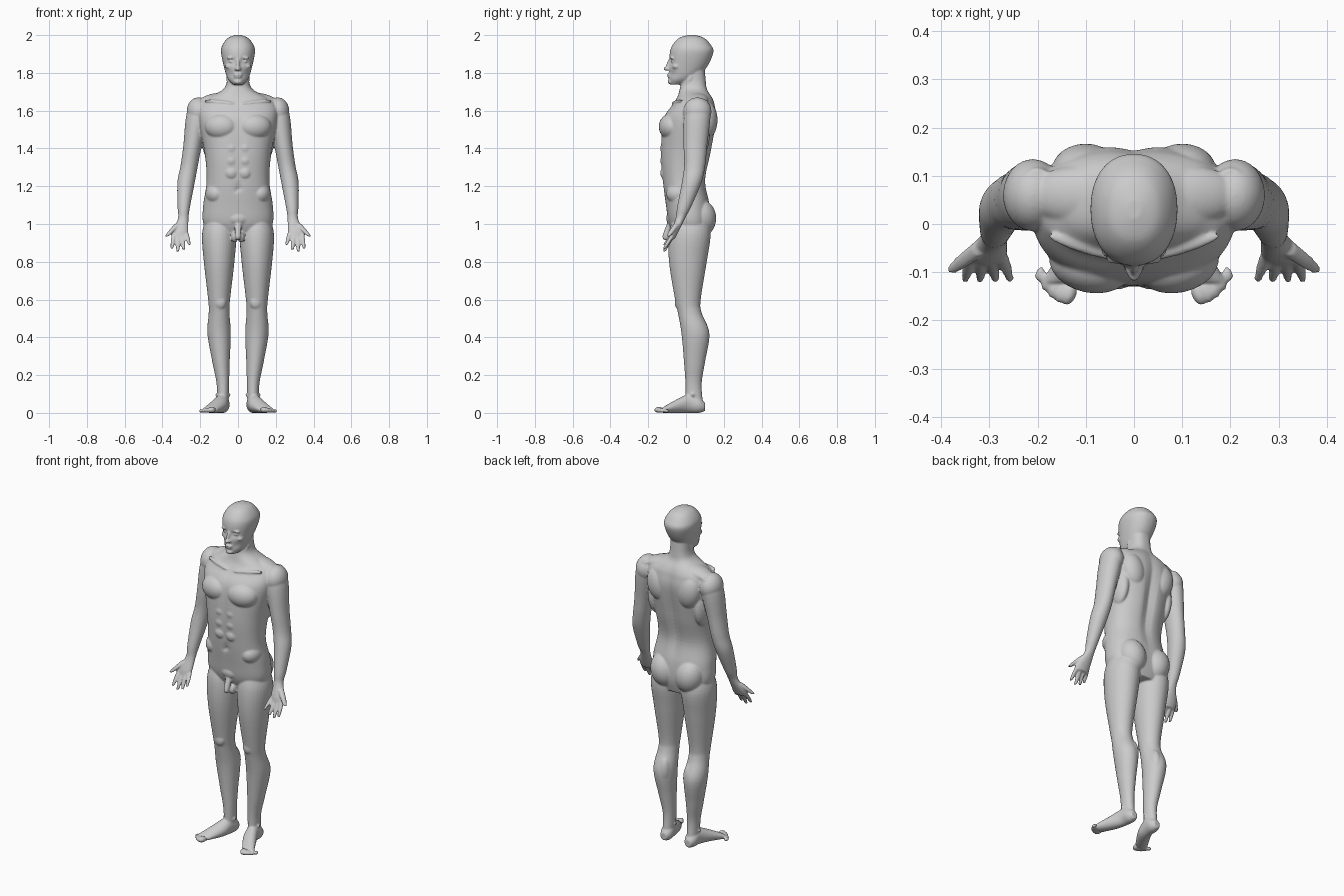
import bpy
import bmesh
from math import cos, sin, pi, exp, copysign
from mathutils import Vector, Matrix, Euler

default_cube = bpy.data.objects.get("Cube")
if default_cube:
    bpy.data.objects.remove(default_cube, do_unlink=True)


def make_material(name, red, green, blue):
    material = bpy.data.materials.new(name)
    material.use_nodes = True
    color = (red, green, blue, 1)
    material.diffuse_color = color
    shader = material.node_tree.nodes["Principled BSDF"]
    shader.inputs["Base Color"].default_value = color
    return material


clay_grey = make_material("clay grey", .6, .6, .6)
skin = bmesh.new()


def smooth_rows(rows, steps):
    """Interpolate section rows with a Catmull-Rom spline."""
    points = [Vector(row) for row in rows]
    padded = [points[0], *points, points[-1]]
    result = []
    for before, start, end, after in zip(padded, padded[1:], padded[2:], padded[3:]):
        start_slope = (end - before) / 2
        end_slope = (after - start) / 2
        for step in range(steps):
            t = step / steps
            ease = t * t * (3 - 2 * t)
            result.append(start.lerp(end, ease)
                          + start_slope * (t * (1 - t) * (1 - t))
                          - end_slope * (t * t * (1 - t)))
    return result + [points[-1]]


def rounded(value, power):
    return copysign(abs(value) ** (2 / power), value)


def loft(rows, side=1, lying=False, power=2, segments=32, sculpt=None):
    """Skin of rounded sections; each row is x, y, z, half width, half depth."""
    rings = []
    for x, y, z, width, depth in smooth_rows(rows, steps=6):
        ring = []
        for segment in range(segments):
            angle = 2 * pi * segment / segments
            across = width * rounded(cos(angle), power)
            along = depth * rounded(sin(angle), power)
            if lying:
                point = Vector((x + across, y, max(z + along, 0)))
            else:
                point = Vector((x + across, y + along, z))
            if sculpt:
                sculpt(point, is_back=along > 0)
            point.x *= side
            ring.append(skin.verts.new(point))
        rings.append(ring)
    for low, high in zip(rings, rings[1:]):
        for segment in range(segments):
            previous = segment - 1
            skin.faces.new((low[previous], low[segment], high[segment], high[previous]))
    skin.faces.new(rings[0])
    skin.faces.new(rings[-1])


def midline_loft(rows, **options):
    """Loft centred on x; each row is y, z, half width, half depth."""
    loft([(0, *row) for row in rows], **options)


def finger(start, end, radius, side):
    """Short tapering tube with a rounded tip."""
    start, end = Vector(start), Vector(end)
    middle = start.lerp(end, .5)
    loft([(*start, radius, radius), (*middle, radius, radius),
          (*end, radius * .7, radius * .7)], side, segments=16)


def ball(x, y, z, radii, side=1, pitch=0, roll=0, yaw=0):
    """Soft ellipsoid for muscles and small features."""
    matrix = (Matrix.Diagonal((side, 1, 1, 1))
              @ Matrix.Translation((x, y, z))
              @ Euler((pitch, roll, yaw)).to_matrix().to_4x4()
              @ Matrix.Diagonal((*radii, 1)))
    bmesh.ops.create_uvsphere(skin, u_segments=24, v_segments=16, radius=1, matrix=matrix)


def dent(point, x, z, size):
    """Falloff of a round hollow, the same on both sides."""
    distance = Vector((abs(point.x) - x, point.z - z)).length
    return exp(-(distance / size) ** 2)


# Torso: spine groove at the back, midline and navel at the front
def sculpt_torso(point, is_back):
    midline = exp(-(point.x / .03) ** 2) * exp(-((point.z - 1.4) / .23) ** 2)
    if is_back:
        point.y -= .02 * midline
    else:
        point.y += .006 * midline + .012 * dent(point, x=0, z=1.19, size=.016)


midline_loft([(.03, .92, .13, .08),
              (.02, 1, .183, .11),
              (.01, 1.1, .184, .117),
              (-.01, 1.23, .166, .115),
              (0, 1.38, .177, .135),
              (.02, 1.55, .21, .142),
              (.04, 1.63, .205, .114),
              (.046, 1.67, .155, .094),
              (.04, 1.71, .082, .075),
              (.04, 1.75, .06, .067),
              (.04, 1.82, .058, .06)],
             power=2.3, segments=64, sculpt=sculpt_torso)


# Head: eye sockets and cheeks pressed into the skull
def sculpt_head(point, is_back):
    if not is_back:
        point.y += .016 * dent(point, x=.034, z=1.862, size=.017)
        point.y += .008 * dent(point, x=.045, z=1.795, size=.02)


midline_loft([(-.05, 1.738, .026, .032),
              (-.02, 1.77, .055, .068),
              (.01, 1.83, .074, .1),
              (.03, 1.91, .09, .115),
              (.03, 1.95, .081, .1),
              (.03, 1.985, .053, .066),
              (.03, 2, .016, .02)],
             power=2.2, segments=64, sculpt=sculpt_head)

# Nose, lips and chin
ball(0, -.092, 1.846, (.009, .012, .034), pitch=-.3)
ball(0, -.105, 1.822, (.012, .015, .011))
ball(0, -.09, 1.791, (.024, .011, .006))
ball(0, -.088, 1.779, (.021, .011, .007))
ball(0, -.08, 1.753, (.023, .018, .014))

# Groin
midline_loft([(-.105, .915, .009, .009),
              (-.11, .935, .015, .015),
              (-.08, 1.01, .02, .018)], segments=16)
ball(0, -.07, 1.03, (.06, .035, .04))

for side in (1, -1):
    # Face: brow, eye, cheekbone and nostril
    ball(.034, -.073, 1.881, (.026, .012, .007), side, roll=.15)
    ball(.034, -.068, 1.861, (.014, .012, .009), side)
    ball(.05, -.05, 1.834, (.019, .022, .014), side)
    ball(.011, -.095, 1.821, (.008, .011, .008), side)
    ball(.017, -.073, .93, (.018, .025, .028), side)

    # Neck muscle, chest, collar bone, shoulder blade, flank and shoulder slope
    ball(.036, 0, 1.72, (.013, .016, .075), side, pitch=-.4, roll=.35)
    ball(.09, -.083, 1.515, (.087, .06, .068), side, yaw=.2)
    ball(.1, -.048, 1.645, (.085, .014, .011), side, roll=-.1, yaw=.3)
    ball(.1, .11, 1.55, (.07, .057, .1), side, roll=.2)
    ball(.15, .05, 1.46, (.042, .075, .12), side)
    ball(.12, .06, 1.655, (.1, .06, .037), side, roll=.2)

    # Belly rows, hip and buttock
    for row in range(3):
        ball(.036, -.112, 1.4 - .065 * row, (.034, .024, .034), side)
    ball(.115, -.03, 1.16, (.058, .075, .06), side)
    ball(.083, .077, 1.03, (.08, .083, .1), side, roll=.2)

    # Leg from hip to ankle
    loft([(.1, .02, 1.05, .06, .08),
          (.1, .02, .95, .09, .11),
          (.1, .01, .8, .081, .1),
          (.1, .01, .6, .058, .068),
          (.1, .02, .53, .055, .063),
          (.1, .05, .42, .062, .074),
          (.09, .045, .27, .046, .056),
          (.08, .04, .15, .033, .043),
          (.08, .045, .03, .03, .048)], side)

    # Kneecap, calf and ankle bones
    ball(.094, -.036, .585, (.032, .024, .038), side)
    ball(.08, .075, .42, (.034, .045, .085), side)
    ball(.08, .035, .095, (.041, .016, .018), side)

    # Foot and toes
    loft([(.08, .1, .032, .02, .022),
          (.08, .07, .042, .035, .042),
          (.085, .02, .05, .036, .05),
          (.105, -.04, .038, .043, .038),
          (.15, -.12, .016, .04, .016)], side, lying=True)
    for toe in range(5):
        size = .016 - .0015 * toe
        ball(.135 + .015 * toe, .0025 * toe * toe - .144, size,
             (size, size * 1.6, size), side, yaw=.35)

    # Shoulder, arm and palm
    ball(.21, .06, 1.595, (.062, .075, .075), side)
    loft([(.2, .07, 1.655, .035, .045),
          (.215, .06, 1.58, .058, .07),
          (.24, .05, 1.42, .049, .063),
          (.258, .046, 1.31, .046, .056),
          (.275, .03, 1.22, .046, .052),
          (.287, -.01, 1.09, .033, .037),
          (.29, -.03, 1.03, .028, .025),
          (.305, -.06, .96, .042, .021),
          (.307, -.074, .92, .036, .014)], side)

    # Fingers, then the thumb
    for index, length in enumerate((.06, .085, .095, .08)):
        finger((.273 + .022 * index, -.066, .95), (.257 + .031 * index, -.115, .95 - length),
               radius=.012, side=side)
    finger((.32, -.05, 1), (.378, -.094, .935), radius=.016, side=side)

# Fuse all parts into one continuous smooth skin
bmesh.ops.recalc_face_normals(skin, faces=skin.faces)
mesh = bpy.data.meshes.new("body")
skin.to_mesh(mesh)
skin.free()
mesh.materials.append(clay_grey)
body = bpy.data.objects.new("body", mesh)
bpy.context.collection.objects.link(body)
fuse = body.modifiers.new("fuse", "REMESH")
fuse.mode = "VOXEL"
fuse.voxel_size = .005
fuse.use_smooth_shade = True
soften = body.modifiers.new("soften", "SMOOTH")
soften.factor = .5
soften.iterations = 5
